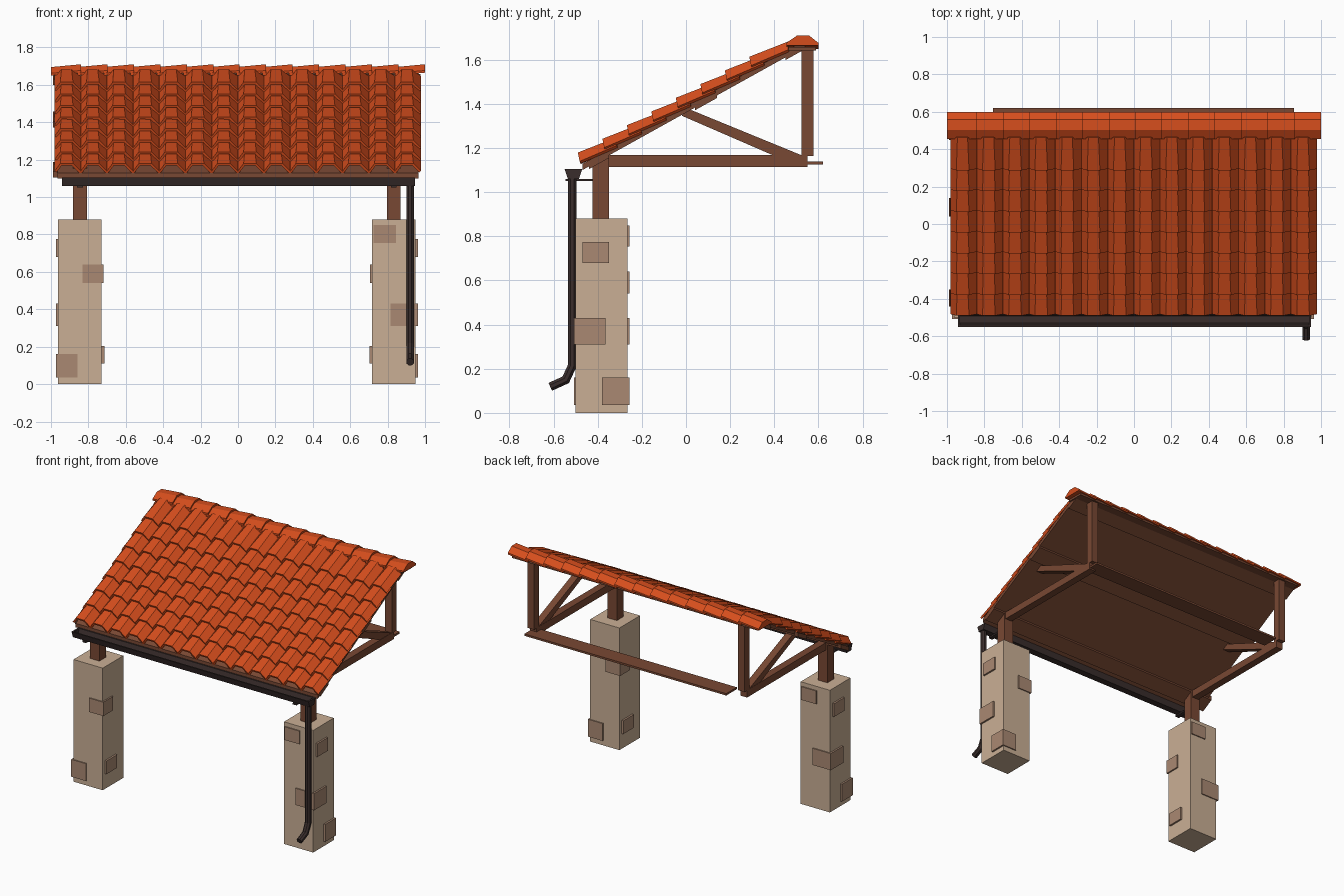
import bpy, bmesh, math
from mathutils import Vector

if "Cube" in bpy.data.objects:
    bpy.data.objects.remove(bpy.data.objects["Cube"])


def material(name, rgb):
    m = bpy.data.materials.new(name)
    m.diffuse_color = (*rgb, 1)
    m.use_nodes = True
    m.node_tree.nodes["Principled BSDF"].inputs["Base Color"].default_value = m.diffuse_color
    return m


TILE = material("terracotta", (0.67, 0.075, 0.012))
STONE = material("stone", (0.59, 0.43, 0.30))
BRICK = material("brick", (0.40, 0.25, 0.17))
WOOD = material("wood", (0.19, 0.065, 0.033))
METAL = material("dark_metal", (0.042, 0.027, 0.025))


def finish(name, bm, mat):
    bmesh.ops.recalc_face_normals(bm, faces=bm.faces)
    me = bpy.data.meshes.new(name)
    bm.to_mesh(me)
    bm.free()
    me.materials.append(mat)
    ob = bpy.data.objects.new(name, me)
    bpy.context.collection.objects.link(ob)
    return ob


def loft(name, rings, mat):
    """Closed solid through rings of equal point count."""
    bm = bmesh.new()
    vs = [[bm.verts.new(p) for p in r] for r in rings]
    n = len(rings[0])
    for a, b in zip(vs, vs[1:]):
        for i in range(n):
            j = (i + 1) % n
            bm.faces.new((a[i], a[j], b[j], b[i]))
    bm.faces.new(vs[0])
    bm.faces.new(vs[-1])
    return finish(name, bm, mat)


def prism(name, yz, x0, x1, mat, dz=0.0):
    """Side profile (y, z) run from x0 to x1, rising by dz."""
    return loft(name, [[(x0, y, z) for y, z in yz],
                       [(x1, y, z + dz) for y, z in yz]], mat)


def box(name, x0, x1, y0, y1, z0, z1, mat):
    return prism(name, [(y0, z0), (y1, z0), (y1, z1), (y0, z1)], x0, x1, mat)


def deck_z(y):
    return 1.10 + 0.555 * (y + 0.47)


def sloped(name, y0, y1, below, above, x0, x1, mat):
    prism(name, [(y0, deck_z(y0) - below), (y1, deck_z(y1) - below),
                 (y1, deck_z(y1) + above), (y0, deck_z(y0) + above)], x0, x1, mat)


# Stone pillars; the left one is the right one turned by 180 degrees
BLOCKS = [
    (0.725, 0.845, -0.508, -0.40, 0.755, 0.85),
    (0.86, 0.962, -0.47, -0.35, 0.68, 0.775),
    (0.706, 0.82, -0.37, -0.257, 0.54, 0.64),
    (0.815, 0.962, -0.508, -0.365, 0.31, 0.43),
    (0.703, 0.80, -0.41, -0.29, 0.11, 0.205),
    (0.845, 0.962, -0.38, -0.257, 0.035, 0.16),
]
for side, cx in (("left", -0.845), ("right", 0.833)):
    box(side + "_pillar", cx - 0.1165, cx + 0.1165, -0.50, -0.265, 0, 0.88, STONE)
    for i, (x0, x1, y0, y1, z0, z1) in enumerate(BLOCKS):
        if side == "left":
            x0, x1, y0, y1 = -0.012 - x1, -0.012 - x0, -0.765 - y1, -0.765 - y0
        box(f"{side}_pillar_brick_{i}", x0, x1, y0, y1, z0, z1, BRICK)

    # Timber truss on each pillar
    box(side + "_front_post", cx - 0.037, cx + 0.037, -0.424, -0.35, 0.87, 1.16, WOOD)
    box(side + "_beam", cx - 0.027, cx + 0.027, -0.36, 0.55, 1.115, 1.168, WOOD)
    box(side + "_back_post", cx - 0.027, cx + 0.027, 0.523, 0.577, 1.165, 1.655, WOOD)
    prism(side + "_brace", [(-0.02, 1.347), (0.01, 1.378), (0.53, 1.165), (0.40, 1.165)],
          cx - 0.025, cx + 0.025, WOOD)
    # Gutter bracket
    box(side + "_gutter_bracket", cx - 0.015, cx + 0.015, -0.545, -0.42, 1.05, 1.061, METAL)

# Plank joining the trusses, roof deck and battens
box("back_plank", -0.755, 0.855, 0.50, 0.62, 1.125, 1.139, WOOD)
sloped("roof_deck", -0.47, 0.53, 0, 0.028, -0.965, 0.965, WOOD)
for i, (y0, y1) in enumerate([(-0.44, -0.35), (0.04, 0.14), (0.45, 0.54)]):
    sloped(f"batten_{i}", y0, y1, 0.012, 0.02, -0.99, 0.965, WOOD)
box("ridge_board", -0.98, 0.975, 0.465, 0.59, 1.643, 1.658, WOOD)

# Overlapping tile rows: ridged profile, narrower towards the top
COLS, PITCH = 14, 0.14
LOW = [(0, 0), (0.03, 0.04), (0.098, 0.04), (0.138, 0)]
HIGH = [(0, 0), (0.036, 0.037), (0.09, 0.037), (0.138, 0)]
for r in range(8):
    y, z = -0.482 + 0.111 * r, 1.14 + 0.062 * r
    bm = bmesh.new()
    for c in range(COLS):
        x = -0.98 + PITCH * c
        a = [bm.verts.new((x + px, y - pz * 0.2, z + pz)) for px, pz in LOW]
        b = [bm.verts.new((x + px, y + 0.168, z + 0.072 + pz)) for px, pz in HIGH]
        for i in range(3):
            bm.faces.new((a[i], a[i + 1], b[i + 1], b[i]))
        if c:
            bm.faces.new((last[0], a[0], b[0], last[1]))
        last = (a[3], b[3])
    bmesh.ops.recalc_face_normals(bm, faces=bm.faces)
    if sum(f.normal.z for f in bm.faces) < 0:
        bmesh.ops.reverse_faces(bm, faces=bm.faces)
    me = bpy.data.meshes.new("tile_row")
    bm.to_mesh(me)
    bm.free()
    me.materials.append(TILE)
    ob = bpy.data.objects.new(f"tile_row_{r}", me)
    bpy.context.collection.objects.link(ob)
    mod = ob.modifiers.new("thickness", "SOLIDIFY")
    mod.thickness = 0.014
    mod.offset = -1

# Ridge caps, each tilted up over the next
CAP = [(0.455, 1.65), (0.6, 1.65), (0.6, 1.662), (0.558, 1.695), (0.503, 1.695), (0.455, 1.662)]
for i in range(14):
    x0 = -1 + i * 1.84 / 13
    prism(f"ridge_cap_{i}", CAP, x0, x0 + 0.16, TILE, dz=0.015)

# Gutter trough with end plates
TROUGH = [(-0.55, 1.105), (-0.535, 1.06), (-0.485, 1.06), (-0.47, 1.105)]
INNER = [(-0.48, 1.105), (-0.491, 1.07), (-0.529, 1.07), (-0.54, 1.105)]
prism("gutter", TROUGH + INNER, -0.94, 0.945, METAL)
for name, x in (("left", -0.942), ("right", 0.935)):
    prism(f"gutter_{name}_end", TROUGH, x, x + 0.012, METAL)

# Downpipe: octagonal tube along a bent path
PATH = [(-0.515, 1.065), (-0.515, 0.215), (-0.545, 0.15), (-0.615, 0.118)]
pts = [Vector(p) for p in PATH]
rings = []
for i, p in enumerate(pts):
    d0 = (p - pts[i - 1]).normalized() if i else (pts[1] - p).normalized()
    d1 = (pts[i + 1] - p).normalized() if i < len(pts) - 1 else d0
    t = (d0 + d1).normalized()
    n = Vector((-t.y, t.x)) / t.dot(d0)
    ring = []
    for k in range(8):
        a = math.tau * (k + 0.5) / 8
        q = p + n * math.cos(a) * 0.021
        ring.append((0.92 + math.sin(a) * 0.022, q.x, q.y))
    rings.append(ring)
loft("downpipe", rings, METAL)
